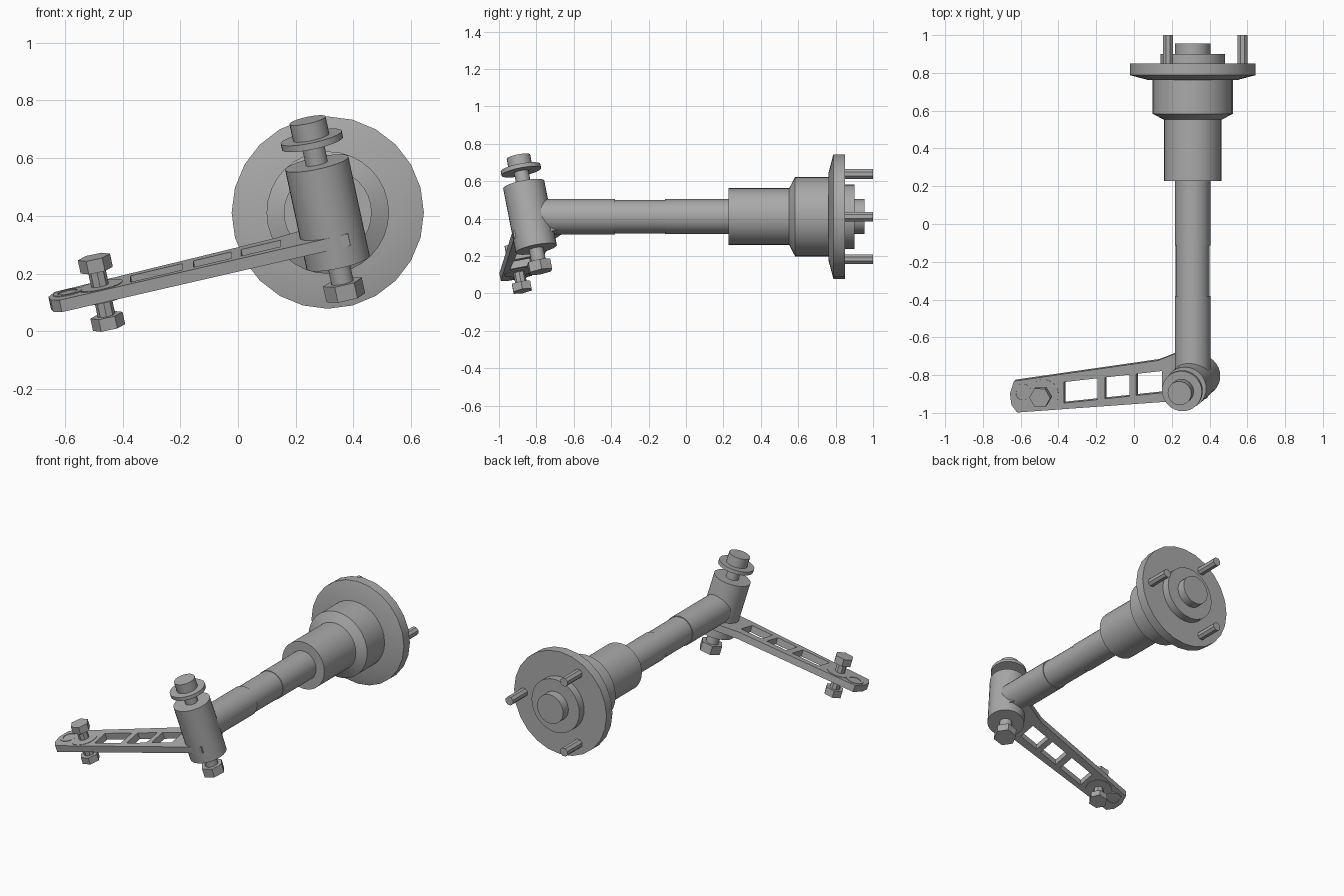
import bpy, bmesh, math
from mathutils import Vector

cube = bpy.data.objects.get("Cube")
if cube:
    bpy.data.objects.remove(cube, do_unlink=True)

steel = bpy.data.materials.new("grey_steel")
GREY = (0.4, 0.4, 0.4, 1)
steel.use_nodes = True
steel.diffuse_color = GREY
steel.node_tree.nodes["Principled BSDF"].inputs["Base Color"].default_value = GREY

TILT = Vector((-0.207, -0.186, 0.96)).normalized()   # kingpin and arm bolt axis
BACK = Vector((0, 1, 0))                             # axle axis


def finish(name, bm):
    bmesh.ops.recalc_face_normals(bm, faces=bm.faces)
    mesh = bpy.data.meshes.new(name)
    bm.to_mesh(mesh)
    bm.free()
    mesh.materials.append(steel)
    obj = bpy.data.objects.new(name, mesh)
    bpy.context.scene.collection.objects.link(obj)
    bpy.ops.object.select_all(action='DESELECT')
    obj.select_set(True)
    bpy.context.view_layer.objects.active = obj
    bpy.ops.object.shade_smooth_by_angle(angle=math.radians(30))
    return obj


def turned(name, origin, axis, profile, sides=32, spin=0.0):
    """Closed turned part: profile is (radius, distance along the axis)."""
    turn = Vector((0, 0, 1)).rotation_difference(axis)
    bm = bmesh.new()
    rings = []
    for r, s in profile:
        angles = [spin + math.tau * i / sides for i in range(sides)]
        rings.append([bm.verts.new(Vector(origin) + turn @ Vector(
            (r * math.cos(a), r * math.sin(a), s))) for a in angles])
    for low, high in zip(rings, rings[1:]):
        for i in range(sides):
            j = (i + 1) % sides
            bm.faces.new((low[i], low[j], high[j], high[i]))
    bm.faces.new(rings[0])
    bm.faces.new(rings[-1])
    return finish(name, bm)


def rod(name, origin, axis, radius, start, end, sides=32, spin=0.0):
    return turned(name, origin, axis, [(radius, start), (radius, end)], sides, spin)


# Axle shaft with a slightly narrower middle
AXLE = Vector((0.311, 0, 0.411))
turned("axle_shaft", AXLE, BACK, [
    (0.095, -0.82), (0.095, -0.38), (0.09, -0.38), (0.09, -0.113),
    (0.0935, -0.113), (0.0935, 0.3)])

# Hub barrel, shoulder and wheel flange
turned("hub", AXLE, BACK, [
    (0.152, 0.227), (0.152, 0.552), (0.212, 0.583), (0.212, 0.763)])
turned("wheel_flange", AXLE, BACK, [
    (0.235, 0.762), (0.333, 0.788), (0.333, 0.85)], 24)
turned("hub_cap", AXLE, BACK, [
    (0.172, 0.84), (0.172, 0.9), (0.0935, 0.9), (0.0935, 0.955)])

# Three wheel studs
for i in range(3):
    a = math.tau * i / 3
    spot = AXLE + 0.263 * Vector((math.cos(a), 0, math.sin(a)))
    rod(f"wheel_stud_{i + 1}", spot, BACK, 0.028, 0.84, 1.0, 8, math.pi / 8)

# Kingpin housing with its bolt, washer, head and nut
PIN = Vector((0.31, -0.834, 0.41))
rod("kingpin_housing", PIN, TILT, 0.112, -0.179, 0.179)
rod("kingpin", PIN, TILT, 0.039, -0.3, 0.32)
rod("kingpin_washer", PIN, TILT, 0.108, 0.25, 0.273)
rod("kingpin_head", PIN, TILT, 0.064, 0.26, 0.334, 24)
rod("kingpin_nut", PIN, TILT, 0.069, -0.306, -0.25, 6, 0.1)

# Steering arm: columns of four points, front edge to back edge
def arm_column(x):
    back = -0.734 + 0.143 * x if x < 0.14 else -0.715 + 0.4 * (x - 0.135)
    return [(x, -0.946 + 0.072 * x), (x, -0.902 + 0.106 * x),
            (x, -0.788 + 0.113 * x), (x, back)]


columns = [[(-0.61, -0.99), (-0.64, -0.95), (-0.648, -0.89), (-0.627, -0.824)]]
columns += [arm_column(x) for x in
            (-0.363, -0.185, -0.145, -0.015, 0.02, 0.135, 0.157, 0.34)]
columns.append([(0.39, -0.918), (0.39, -0.86), (0.39, -0.78), (0.39, -0.72)])
open_bays = (1, 3, 5, 6)

bm = bmesh.new()
grid = [[bm.verts.new((x, y, 0.39 + 0.216 * x + 0.194 * y)) for x, y in col]
        for col in columns]
for c in range(len(grid) - 1):
    for r in range(3):
        if r == 1 and c in open_bays:
            continue
        bm.faces.new((grid[c][r], grid[c + 1][r], grid[c + 1][r + 1], grid[c][r + 1]))
base = list(bm.faces)
extruded = bmesh.ops.extrude_face_region(bm, geom=base, use_keep_orig=True)
bmesh.ops.translate(bm, vec=TILT * 0.043,
                    verts=[g for g in extruded["geom"] if isinstance(g, bmesh.types.BMVert)])
finish("steering_arm", bm)

# Tie rod bolt at the arm's end
BOLT = Vector((-0.473, -0.897, 0.135))
rod("tie_rod_bolt", BOLT, TILT, 0.031, -0.11, 0.11, 8)
rod("tie_rod_bolt_head", BOLT, TILT, 0.057, 0.08, 0.127, 6)
rod("tie_rod_nut", BOLT, TILT, 0.057, -0.127, -0.083, 6)
rod("tie_rod_boss", BOLT, TILT, 0.08, -0.025, 0.025)

# Low ring at the arm's tip
TIP = BOLT + Vector((-0.112, 0.004, -0.0235))
turned("arm_tip_ring", TIP, TILT, [
    (0.035, -0.021), (0.035, -0.026), (0.052, -0.026),
    (0.052, 0.026), (0.035, 0.026), (0.035, 0.021)])
